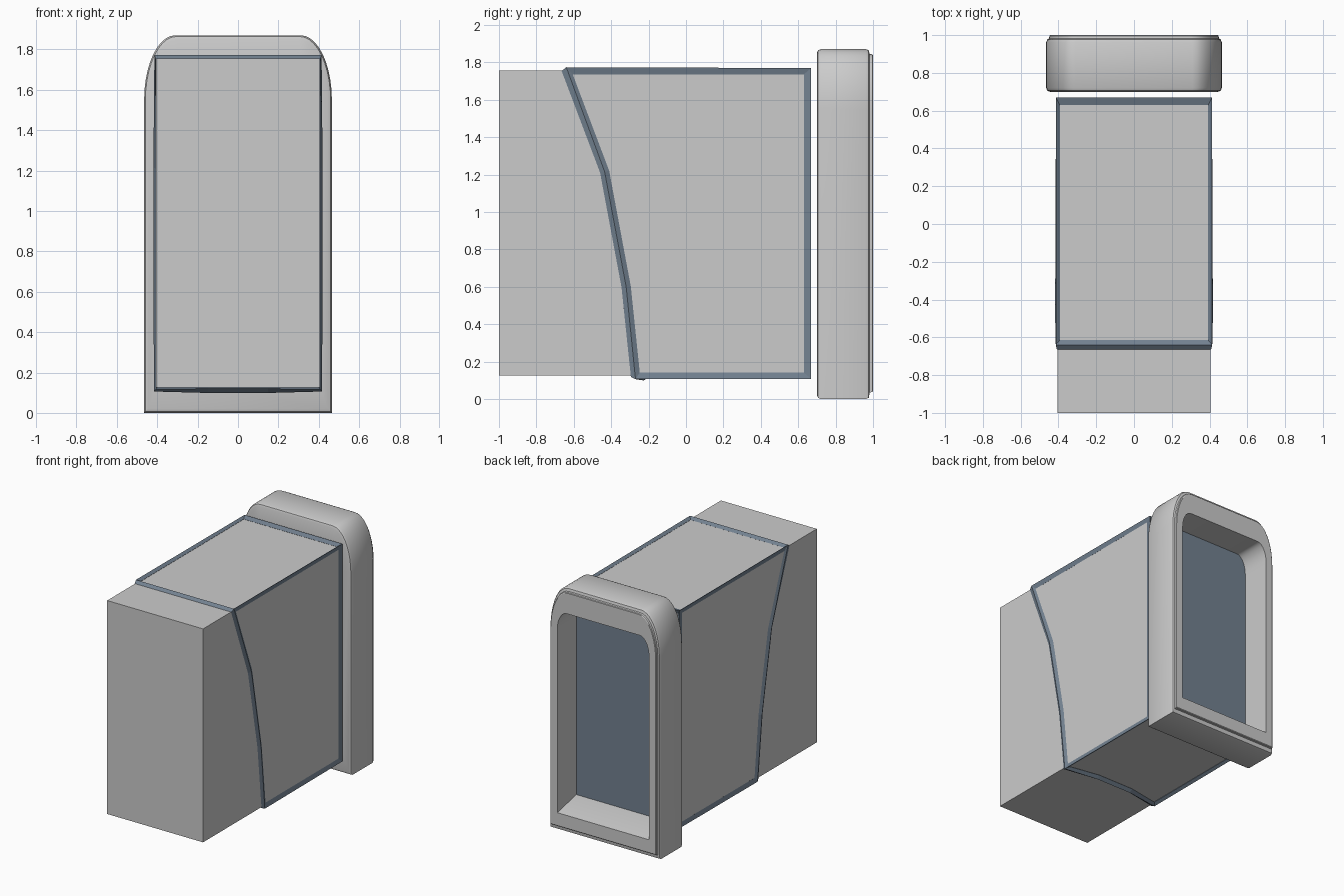
import bpy, bmesh, math

if "Cube" in bpy.data.objects:
    bpy.data.objects.remove(bpy.data.objects["Cube"])

blue = bpy.data.materials.new("slate_blue")
blue.diffuse_color = (0.17, 0.22, 0.28, 1)
blue.use_nodes = True
blue.node_tree.nodes["Principled BSDF"].inputs["Base Color"].default_value = blue.diffuse_color


def make_object(name, verts, faces, material=None):
    mesh = bpy.data.meshes.new(name)
    mesh.from_pydata(verts, [], faces)
    bm = bmesh.new()
    bm.from_mesh(mesh)
    bmesh.ops.recalc_face_normals(bm, faces=bm.faces)
    bm.to_mesh(mesh)
    bm.free()
    obj = bpy.data.objects.new(name, mesh)
    bpy.context.collection.objects.link(obj)
    if material:
        mesh.materials.append(material)
    return obj


def arch(hw, z0, z1, rx, rz, y, n=10):
    """Outline with square bottom corners and elliptical top corners."""
    arc = [(hw - rx + rx * math.cos(a), z1 - rz + rz * math.sin(a))
           for a in (math.pi / 2 * i / n for i in range(n + 1))]
    right = [(hw, z0)] + arc
    left = [(-x, z) for x, z in reversed(right)]
    return [(x, y, z) for x, z in right + left]


# Main block
bpy.ops.mesh.primitive_cube_add(size=1, location=(0, -0.1725, 0.94))
block = bpy.context.object
block.name = "main_block"
block.scale = (0.81, 1.655, 1.63)

# Edge trim: wireframe of a wedge-fronted box wrapped round the block.
# Stored pre-scaled so the wire is thinner across x.
scale = (0.52, 1.0, 0.85)
side = [(-0.64, 1.757), (-0.435, 1.215), (-0.32, 0.6), (-0.27, 0.12),
        (0.655, 0.12), (0.655, 1.757)]
pts = [(sx * 0.406, y, z) for sx in (1, -1) for y, z in side]
pts += [(0.15, -0.225, 0.12), (-0.15, -0.225, 0.12)]
pts = [tuple(c / s for c, s in zip(p, scale)) for p in pts]
faces = [(0, 1, 2, 3, 4, 5), (11, 10, 9, 8, 7, 6), (0, 5, 11, 6),
         (4, 10, 11, 5), (3, 12, 13, 9, 10, 4)]
trim = make_object("edge_trim", pts, faces, blue)
trim.scale = scale
wire = trim.modifiers.new("wire", 'WIREFRAME')
wire.thickness = 0.05
wire.use_even_offset = True
wire.use_boundary = True

# Arched surround: closed loft from front edge, round the outside, to the hole
loops = [
    arch(0.445, 0.02, 1.85, 0.145, 0.31, 0.70),
    arch(0.459, 0.006, 1.864, 0.153, 0.32, 0.706),
    arch(0.465, 0.0, 1.87, 0.155, 0.32, 0.72),
    arch(0.465, 0.0, 1.87, 0.155, 0.32, 0.962),
    arch(0.459, 0.006, 1.864, 0.153, 0.32, 0.977),
    arch(0.450, 0.035, 1.845, 0.148, 0.31, 0.982),
    arch(0.448, 0.037, 1.843, 0.147, 0.31, 0.996),
    arch(0.443, 0.042, 1.838, 0.145, 0.305, 1.0),
    arch(0.387, 0.14, 1.68, 0.08, 0.14, 1.0),
    arch(0.387, 0.19, 1.68, 0.08, 0.14, 0.77),
    arch(0.387, 0.19, 1.68, 0.08, 0.14, 0.70),
]
n, m = len(loops[0]), len(loops)
faces = [(i * n + j, i * n + (j + 1) % n,
          ((i + 1) % m) * n + (j + 1) % n, ((i + 1) % m) * n + j)
         for i in range(m) for j in range(n)]
surround = make_object("arched_surround", [v for l in loops for v in l], faces)

# Window pane set inside the surround
pane = arch(0.387, 0.19, 1.68, 0.08, 0.14, 0.77)
make_object("window_pane", pane, [tuple(range(n))], blue)

# Smooth the rounded surround, keep its edges sharp
bpy.ops.object.select_all(action='DESELECT')
surround.select_set(True)
bpy.context.view_layer.objects.active = surround
bpy.ops.object.shade_smooth_by_angle(angle=math.radians(30))
